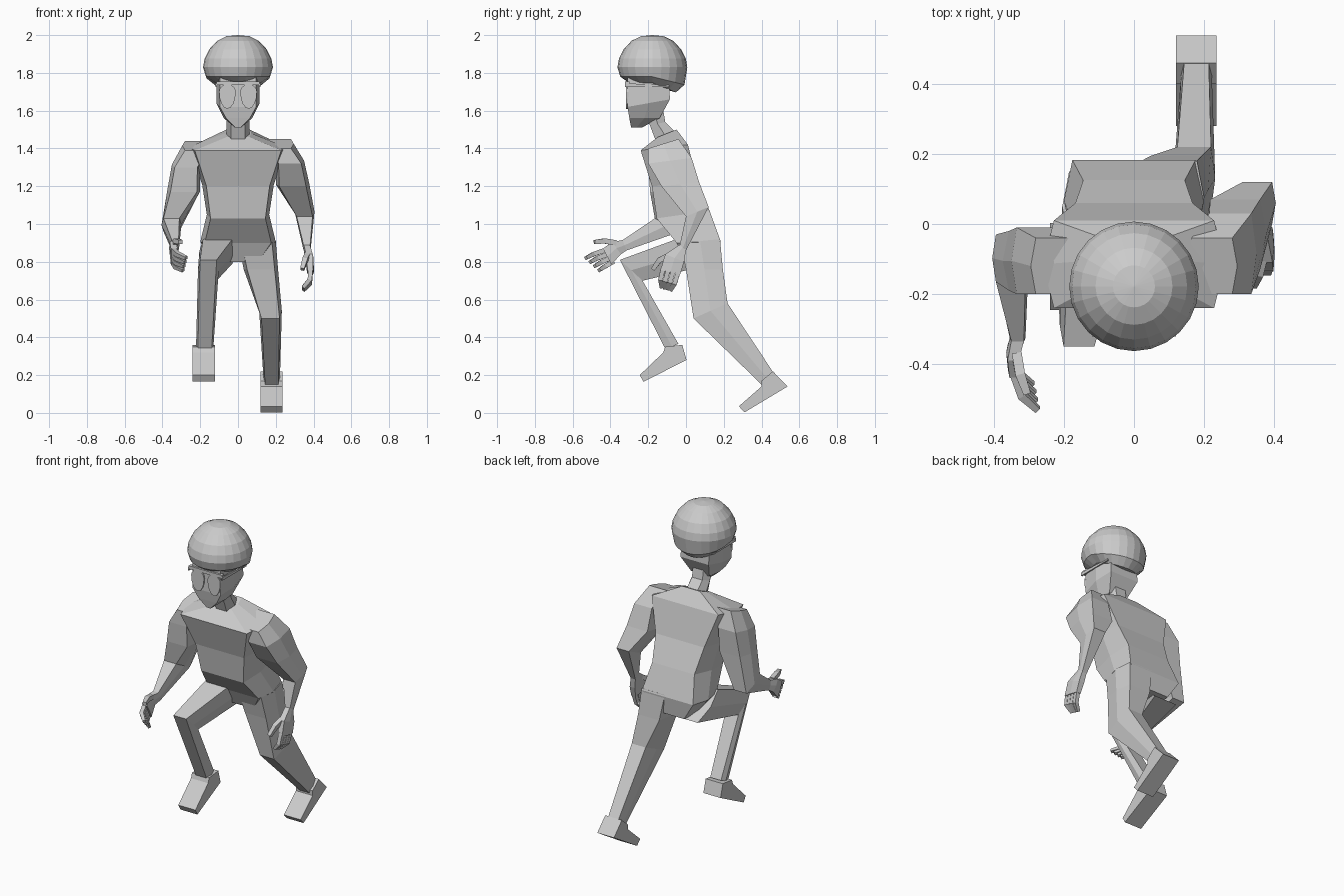
import bpy, bmesh, math
from mathutils import Vector


def finish(name, bm):
    bmesh.ops.recalc_face_normals(bm, faces=bm.faces)
    me = bpy.data.meshes.new(name)
    bm.to_mesh(me)
    bm.free()
    ob = bpy.data.objects.new(name, me)
    bpy.context.collection.objects.link(ob)
    return ob


def skin(name, rings):
    """Join rings of equal point count and cap both ends."""
    bm = bmesh.new()
    vs = [[bm.verts.new(p) for p in r] for r in rings]
    n = len(vs[0])
    for a, b in zip(vs, vs[1:]):
        for i in range(n):
            j = (i + 1) % n
            bm.faces.new((a[i], a[j], b[j], b[i]))
    bm.faces.new(vs[0])
    bm.faces.new(vs[-1])
    return finish(name, bm)


def limb(name, sections, inset=0.1):
    """Six-sided loft; section = x0, x1, front y z, back y z."""
    rings = []
    for x0, x1, fy, fz, by, bz in sections:
        i = (x1 - x0) * inset
        my, mz = (fy + by) / 2, (fz + bz) / 2
        rings.append([(x0 + i, fy, fz), (x1 - i, fy, fz), (x1, my, mz),
                      (x1 - i, by, bz), (x0 + i, by, bz), (x0, my, mz)])
    return skin(name, rings)


def side_profile(name, pts, x0, x1):
    return skin(name, [[(x, y, z) for y, z in pts] for x in (x0, x1)])


def finger(name, pts, r):
    """Square tube along a bent path, narrowing at the tip."""
    pts = [Vector(p) for p in pts]
    rings = []
    for k, p in enumerate(pts):
        d = (pts[min(k + 1, len(pts) - 1)] - pts[max(k - 1, 0)]).normalized()
        u = d.cross(Vector((1, 0, 0))).normalized()
        v = d.cross(u)
        s = r * (0.75 if k == len(pts) - 1 else 1)
        rings.append([p + s * (a * u + b * v) for a, b in ((1, 1), (-1, 1), (-1, -1), (1, -1))])
    return skin(name, rings)


def fingers(side, first, last, r):
    """Four fingers blended between the first and last finger paths."""
    for k in range(4):
        t = k / 3
        path = [Vector(a).lerp(Vector(b), t) for a, b in zip(first, last)]
        finger(f"{side}_finger_{k + 1}", path, r)


# Torso and neck
limb("torso", [(-.07, .07, -.15, 1.46, -.05, 1.50), (-.26, .26, -.24, 1.39, .01, 1.42),
               (-.19, .19, -.18, 1.20, .06, 1.22), (-.165, .165, -.155, 1.03, .125, 1.07),
               (-.2, .2, -.05, .90, .183, .91), (-.12, .12, .0, .80, .17, .80)], .06)
limb("neck", [(-.06, .06, -.22, 1.58, -.12, 1.60), (-.06, .06, -.19, 1.52, -.11, 1.54),
              (-.06, .06, -.16, 1.44, -.05, 1.48)], .2)

# Head with pointed jaw
limb("head", [(-.115, .115, -.31, 1.78, -.09, 1.76), (-.115, .115, -.31, 1.62, -.085, 1.66),
              (-.075, .075, -.30, 1.56, -.14, 1.56), (-.015, .015, -.29, 1.51, -.235, 1.51)], .08)

# Rounded hair, lower at the nape
prof = [(.002, 2.0), (.06, 1.994), (.11, 1.97), (.152, 1.925), (.177, 1.875),
        (.185, 1.83), (.17, 1.78), (.125, 1.748), (.09, 1.745)]
rings = []
for r, z in prof:
    ring = []
    for k in range(24):
        a = math.tau * k / 24
        dy = r * math.sin(a)
        drop = .45 * max(0, dy) * max(0, 1.83 - z) / .09
        ring.append((r * math.cos(a), dy - .178, z - drop))
    rings.append(ring)
skin("hair", rings)

# Glasses
side_profile("glasses_brow", [(-.322, 1.755), (-.30, 1.755), (-.30, 1.735), (-.322, 1.735)], -.115, .115)
for s, tag in ((-1, "right"), (1, "left")):
    lens = [(s * (.056 + .044 * math.cos(a)), 1.70 + (.09 if math.sin(a) < 0 else .04) * math.sin(a))
            for a in (math.tau * k / 16 for k in range(16))]
    skin(f"{tag}_lens", [[(x, y, z) for x, z in lens] for y in (-.318, -.305)])
    side_profile(f"{tag}_temple", [(-.322, 1.745), (-.09, 1.735), (-.09, 1.725), (-.322, 1.725)],
                 s * .112, s * .12)

# Arms
limb("left_arm", [(.15, .295, -.20, 1.40, -.04, 1.45), (.2, .35, -.20, 1.32, .03, 1.35),
                  (.2, .378, -.13, 1.20, .07, 1.22), (.3, .405, -.0, 1.04, .12, 1.09),
                  (.345, .385, -.035, .88, .0, .86)])
limb("right_arm", [(-.295, -.15, -.20, 1.39, -.04, 1.44), (-.35, -.2, -.20, 1.30, -.01, 1.33),
                   (-.375, -.2, -.19, 1.17, -.02, 1.18), (-.405, -.3, -.165, 1.03, -.03, .96),
                   (-.355, -.31, -.335, .915, -.315, .86)])

# Hands
limb("left_palm", [(.345, .385, -.035, .89, .0, .865), (.355, .4, -.11, .84, -.01, .80),
                   (.365, .402, -.135, .755, -.03, .735)])
fingers("left", [(.385, -.12, .77), (.38, -.135, .705), (.345, -.13, .665)],
        [(.385, -.04, .75), (.38, -.06, .685), (.345, -.08, .65)], .012)
finger("left_thumb", [(.37, -.08, .84), (.355, -.14, .81), (.34, -.175, .76)], .014)
limb("right_palm", [(-.355, -.31, -.335, .915, -.315, .86), (-.365, -.325, -.39, .905, -.345, .84),
                    (-.36, -.315, -.44, .87, -.395, .785)])
fingers("right", [(-.345, -.42, .865), (-.32, -.49, .84), (-.275, -.53, .82)],
        [(-.345, -.385, .80), (-.33, -.43, .775), (-.29, -.46, .755)], .012)
finger("right_thumb", [(-.335, -.37, .90), (-.325, -.43, .91), (-.305, -.485, .905)], .014)

# Legs: left pushes back, right lifts forward
limb("left_leg", [(.0, .2, -.03, .90, .18, .92), (.03, .212, .0, .76, .195, .76),
                  (.112, .232, .04, .50, .22, .58), (.135, .222, .40, .15, .465, .21)])
limb("right_leg", [(-.205, -.01, -.05, .92, .15, .79), (-.212, -.102, -.35, .81, -.23, .70),
                   (-.222, -.13, -.11, .34, -.04, .365)])

# Shoes
side_profile("left_shoe", [(.40, .17), (.46, .22), (.538, .14), (.31, .003), (.28, .035), (.40, .14)], .12, .235)
side_profile("right_shoe", [(-.11, .35), (-.02, .36), (.003, .28), (-.225, .165), (-.245, .2), (-.12, .32)], -.24, -.122)
